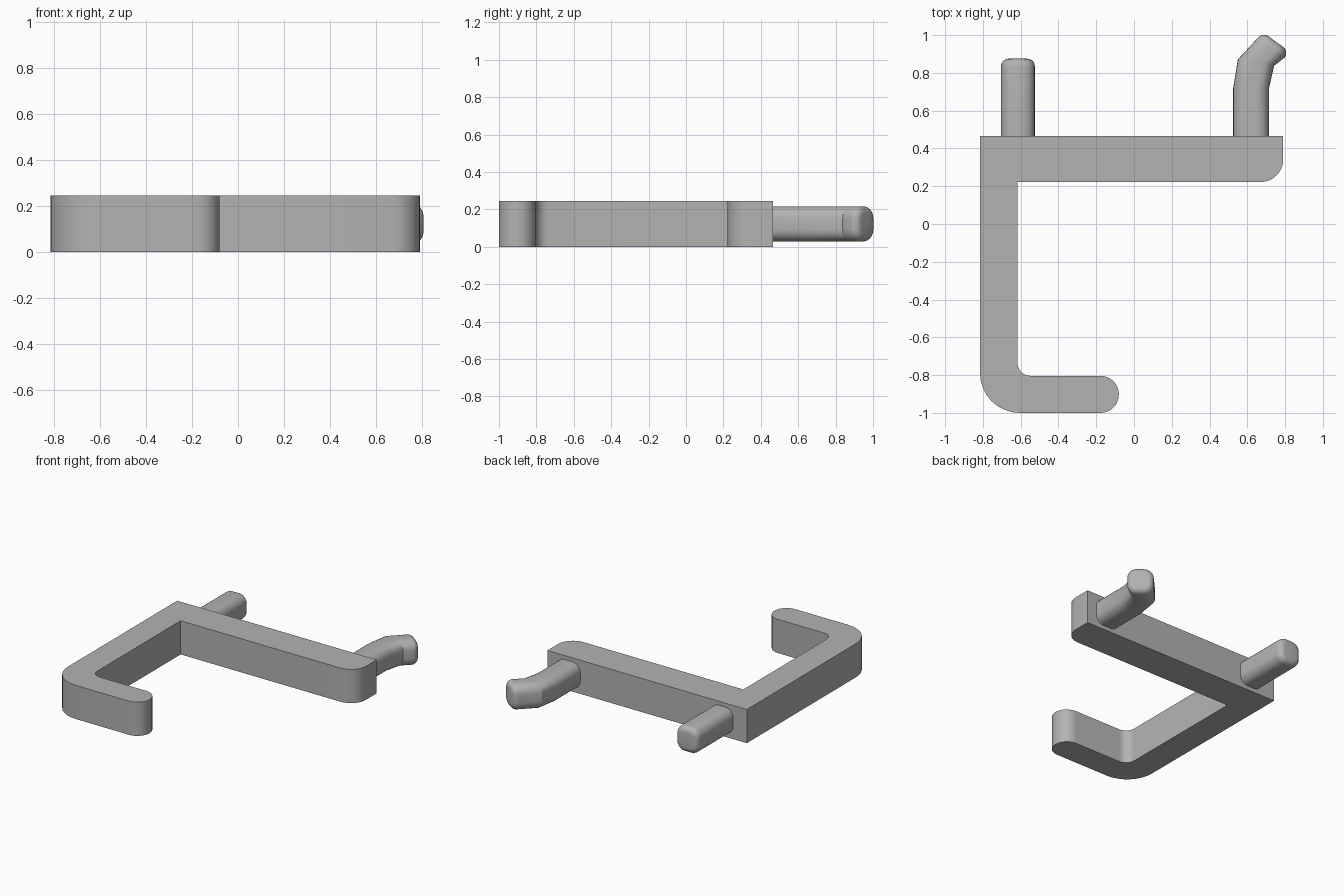
import bpy, bmesh, math
from mathutils import Vector

if "Cube" in bpy.data.objects:
    bpy.data.objects.remove(bpy.data.objects["Cube"])

grey = bpy.data.materials.new("plain grey")
grey.use_nodes = True
grey.diffuse_color = (0.45, 0.45, 0.45, 1)
grey.node_tree.nodes["Principled BSDF"].inputs["Base Color"].default_value = grey.diffuse_color

HEIGHT = 0.245
BACK = 0.465


def rounded(corners, steps=8):
    """Outline through (x, y, radius) corners, with each corner filleted."""
    out = []
    for i, (x, y, r) in enumerate(corners):
        p = Vector((x, y))
        if r == 0:
            out.append(p)
            continue
        a = (Vector(corners[i - 1][:2]) - p).normalized()
        b = (Vector(corners[(i + 1) % len(corners)][:2]) - p).normalized()
        for k in range(steps + 1):
            t = k / steps * math.pi / 2
            out.append(p + a * r * (1 - math.sin(t)) + b * r * (1 - math.cos(t)))
    return out


def finish(name, bm):
    bmesh.ops.recalc_face_normals(bm, faces=bm.faces)
    mesh = bpy.data.meshes.new(name)
    bm.to_mesh(mesh)
    bm.free()
    mesh.materials.append(grey)
    obj = bpy.data.objects.new(name, mesh)
    bpy.context.collection.objects.link(obj)
    bpy.ops.object.select_all(action="DESELECT")
    obj.select_set(True)
    bpy.context.view_layer.objects.active = obj
    bpy.ops.object.shade_smooth_by_angle(angle=math.radians(30))
    return obj


# Flat hook body: back bar, long arm and upturned end
outline = rounded([
    (-0.815, BACK, 0), (-0.815, -1, 0.21), (-0.08, -1, 0.097), (-0.08, -0.804, 0.097),
    (-0.617, -0.804, 0.07), (-0.617, 0.222, 0), (0.79, 0.222, 0.12), (0.79, BACK, 0)])
bm = bmesh.new()
base = bm.faces.new([bm.verts.new((p.x, p.y, 0)) for p in outline])
top = bmesh.ops.extrude_face_region(bm, geom=[base])["geom"]
bmesh.ops.translate(bm, vec=(0, 0, HEIGHT), verts=[v for v in top if isinstance(v, bmesh.types.BMVert)])
finish("hook_body", bm)


def peg(name, sections, fillet=0.04, radius=0.065, half_height=0.094):
    """Loft a rounded section between left/right edge pairs, with a filleted tip."""
    bm = bmesh.new()
    rings = []

    def ring(left, right, inset=0.0, advance=0.0):
        left, right = Vector(left), Vector(right)
        across = (right - left).normalized()
        centre = (left + right) / 2 + Vector((-across.y, across.x)) * advance
        w, h = (right - left).length / 2 - inset, half_height - inset
        r = max(radius - inset, 0.02)
        shape = rounded([(-w, -h, r), (w, -h, r), (w, h, r), (-w, h, r)], 6)
        rings.append([bm.verts.new((*(centre + across * p.x), HEIGHT / 2 + p.y)) for p in shape])

    for left, right in sections:
        ring(left, right)
    for k in range(1, 6):
        t = k / 5 * math.pi / 2
        ring(*sections[-1], fillet * (1 - math.cos(t)), fillet * math.sin(t))
    for a, b in zip(rings, rings[1:]):
        for i in range(len(a)):
            j = (i + 1) % len(a)
            bm.faces.new((a[i], a[j], b[j], b[i]))
    bm.faces.new(rings[0])
    bm.faces.new(rings[-1])
    return finish(name, bm)


# Straight peg on the right, bent locking peg on the left
peg("straight_peg", [((-0.705, BACK), (-0.525, BACK)), ((-0.705, 0.835), (-0.525, 0.835))])
peg("bent_peg", [((0.525, BACK), (0.715, BACK)), ((0.525, 0.72), (0.715, 0.72)),
                 ((0.55, 0.872), (0.742, 0.838)), ((0.655, 0.985), (0.798, 0.882))])
